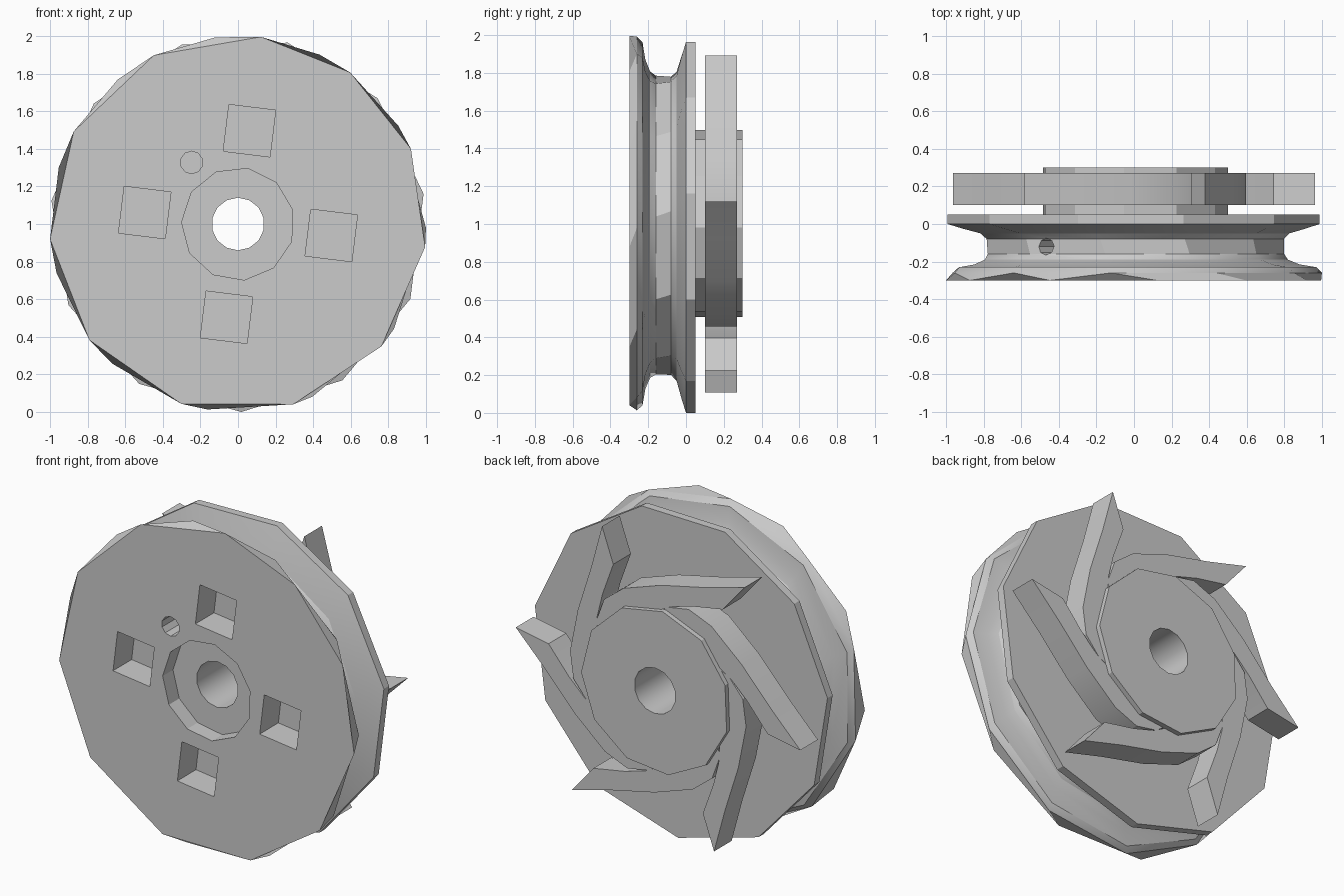
import bpy, bmesh
from math import radians, sin, cos, pi
from mathutils import Matrix, Vector

if "Cube" in bpy.data.objects:
    bpy.data.objects.remove(bpy.data.objects["Cube"], do_unlink=True)

SIDES = 11
AXIS_Z = 1.0

grey = bpy.data.materials.new("plain_grey")
grey.use_nodes = True
COLOUR = (0.6, 0.6, 0.6, 1)
grey.diffuse_color = COLOUR
grey.node_tree.nodes["Principled BSDF"].inputs["Base Color"].default_value = COLOUR


def polar(r, deg, y):
    a = radians(deg)
    return Vector((r * cos(a), y, AXIS_Z + r * sin(a)))


def make_object(name, bm):
    bmesh.ops.recalc_face_normals(bm, faces=bm.faces)
    mesh = bpy.data.meshes.new(name)
    bm.to_mesh(mesh)
    bm.free()
    mesh.materials.append(grey)
    ob = bpy.data.objects.new(name, mesh)
    bpy.context.collection.objects.link(ob)
    return ob


def stacked_rings(name, rings):
    """Bridge a stack of closed rings and cap both ends."""
    bm = bmesh.new()
    loops = [[bm.verts.new(p) for p in ring] for ring in rings]
    for a, b in zip(loops, loops[1:]):
        n = len(a)
        for i in range(n):
            j = (i + 1) % n
            bm.faces.new((a[i], a[j], b[j], b[i]))
    bm.faces.new(loops[0])
    bm.faces.new(loops[-1])
    return make_object(name, bm)


def ring(y, r, start):
    return [polar(r, start + i * 360 / SIDES, y) for i in range(SIDES)]


def rod(name, start, end, r, sides, turn=0):
    bm = bmesh.new()
    d = end - start
    m = (Matrix.Translation((start + end) / 2) @ d.to_track_quat('Z', 'Y').to_matrix().to_4x4()
         @ Matrix.Rotation(radians(turn), 4, 'Z'))
    bmesh.ops.create_cone(bm, cap_ends=True, segments=sides, radius1=r, radius2=r,
                          depth=d.length, matrix=m)
    return make_object(name, bm)


def smooth(ob, deg):
    bpy.ops.object.select_all(action='DESELECT')
    ob.select_set(True)
    bpy.context.view_layer.objects.active = ob
    bpy.ops.object.shade_smooth_by_angle(angle=radians(deg))


# Grooved wheel with rear hub; the front rim is slightly uneven
front_angles = (83, 116.5, 150.6, 184.6, 218, 252.5, 287, 319.5, 353, 383.5, 413.5)
profile = [
    (-0.26, 1.0, 97), (-0.23, 0.97, 98), (-0.215, 0.88, 99),
    (-0.19, 0.82, 100), (-0.16, 0.80, 101), (-0.08, 0.80, 103),
    (-0.05, 0.83, 104), (-0.025, 0.92, 106), (0.0, 1.0, 107.4),
    (0.05, 1.0, 107.4), (0.05, 0.5, 96), (0.3, 0.5, 96),
]
rings = [[polar(1.003, a, -0.3) for a in front_angles]]
rings += [ring(*p) for p in profile]
wheel = stacked_rings("grooved_wheel", rings)

# Cutters: bore, counterbore, cable holes and square pockets
HOLE_ANGLE = 127
cutters = [
    rod("bore_cutter", polar(0, 0, -0.5), polar(0, 0, 0.5), 0.14, 14),
    rod("counterbore_cutter", polar(0, 0, -0.5), polar(0, 0, -0.2), 0.3, SIDES, 10),
    rod("front_hole_cutter", polar(0.41, HOLE_ANGLE, -0.5), polar(0.41, HOLE_ANGLE, -0.07), 0.06, 10),
    rod("cable_hole_cutter", polar(0.40, HOLE_ANGLE, -0.12), polar(0.95, HOLE_ANGLE, -0.12), 0.045, 8),
]
for i in range(4):
    bm = bmesh.new()
    m = (Matrix.Translation(polar(0.5, -7 + 90 * i, -0.27))
         @ Matrix.Rotation(radians(7), 4, 'Y') @ Matrix.Diagonal((0.25, 0.30, 0.25, 1)))
    bmesh.ops.create_cube(bm, size=1, matrix=m)
    cutters.append(make_object(f"pocket_cutter_{i + 1}", bm))

for c in cutters:
    mod = wheel.modifiers.new(c.name, 'BOOLEAN')
    mod.operation = 'DIFFERENCE'
    mod.solver = 'EXACT'
    mod.object = c

# Bake the cuts, then drop the cutters
bpy.context.view_layer.update()
cut = bpy.data.meshes.new_from_object(wheel.evaluated_get(bpy.context.evaluated_depsgraph_get()))
wheel.modifiers.clear()
wheel.data = cut
for c in cutters:
    bpy.data.objects.remove(c, do_unlink=True)
smooth(wheel, 28)

# Six hooked impeller blades: (radius, angle behind the tip)
outline = [
    (0.47, -97), (0.52, -90), (0.58, -76), (0.60, -60), (0.64, -35), (0.77, -13),
    (0.97, 0), (0.745, -1), (0.61, -15), (0.53, -28), (0.46, -42), (0.44, -70),
]
for i in range(6):
    tip = 7 + 60 * i
    blade = stacked_rings(f"impeller_blade_{i + 1}",
                          [[polar(r, tip + a, y) for r, a in outline] for y in (0.1, 0.27)])
    smooth(blade, 30)
